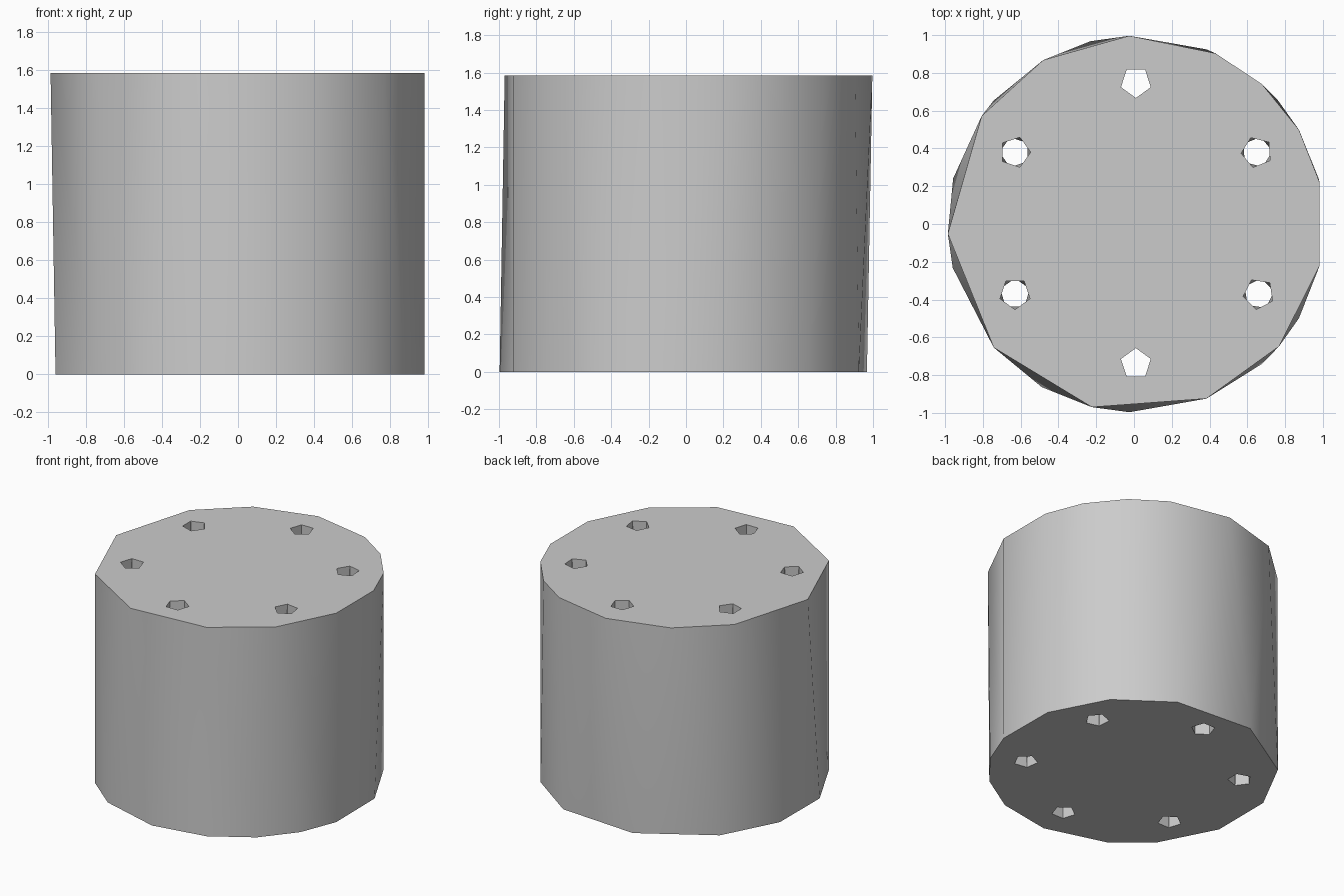
import bpy
import bmesh
from math import cos, sin, radians

HEIGHT = 1.585
CENTER = (0.01, 0.0)
RADIUS = 0.997

cube = bpy.data.objects.get("Cube")
if cube:
    bpy.data.objects.remove(cube, do_unlink=True)

grey = bpy.data.materials.new("light_grey")
grey.use_nodes = True
colour = (0.6, 0.6, 0.6, 1.0)
grey.diffuse_color = colour
grey.node_tree.nodes["Principled BSDF"].inputs["Base Color"].default_value = colour

bm = bmesh.new()
cap_edges = {"low": [], "high": []}


def ring(center, radius, angles, z, cap):
    """Closed loop of points at the given angles, kept as a cap outline."""
    verts = [bm.verts.new((center[0] + radius * cos(radians(a)),
                           center[1] + radius * sin(radians(a)), z)) for a in angles]
    for i, v in enumerate(verts):
        cap_edges[cap].append(bm.edges.new((v, verts[(i + 1) % len(verts)])))
    return verts


def wall(center, radius, low_angles, high_angles):
    """Triangulated side between two loops with different corners."""
    low = ring(center, radius, low_angles, 0, "low")
    high = ring(center, radius, high_angles, HEIGHT, "high")
    next_low = low_angles[1:] + [low_angles[0] + 360]
    next_high = high_angles[1:] + [high_angles[0] + 360]
    i = j = 0
    while i < len(low) or j < len(high):
        a, b = low[i % len(low)], high[j % len(high)]
        step_low = j == len(high) or (i < len(low) and next_low[i] <= next_high[j])
        if step_low:
            i += 1
            bm.faces.new((a, low[i % len(low)], b))
        else:
            j += 1
            bm.faces.new((a, high[j % len(high)], b))


# Outer side: uneven corners, different at top and bottom
wall(CENTER, RADIUS,
     [14, 41, 68, 104, 139, 166, 193.5, 221, 240, 268, 292, 312, 330, 347],
     [13, 30, 48, 65, 92, 119.5, 145, 183, 221, 256.5, 292, 319.5, 347])

# Six five-sided through holes: x, y, top rotation, twist towards the bottom
holes = [(0.01, 0.75, 54, 0), (0.01, -0.74, 18, 0),
         (0.65, 0.38, 40, 36), (-0.63, 0.38, 0, 36),
         (-0.63, -0.37, 54, 36), (0.66, -0.37, 45, 36)]
for x, y, turn, twist in holes:
    top = [turn + 72 * k for k in range(5)]
    wall((x, y), 0.083, [a + twist for a in top], top)

# Flat end caps around the holes
for edges in cap_edges.values():
    bmesh.ops.triangle_fill(bm, edges=edges, use_beauty=True, use_dissolve=False)
bmesh.ops.recalc_face_normals(bm, faces=bm.faces)

mesh = bpy.data.meshes.new("drilled_cylinder")
bm.to_mesh(mesh)
bm.free()
mesh.materials.append(grey)
body = bpy.data.objects.new("drilled_cylinder", mesh)
bpy.context.collection.objects.link(body)
bpy.ops.object.select_all(action="DESELECT")
body.select_set(True)
bpy.context.view_layer.objects.active = body
bpy.ops.object.shade_smooth_by_angle(angle=radians(35))
